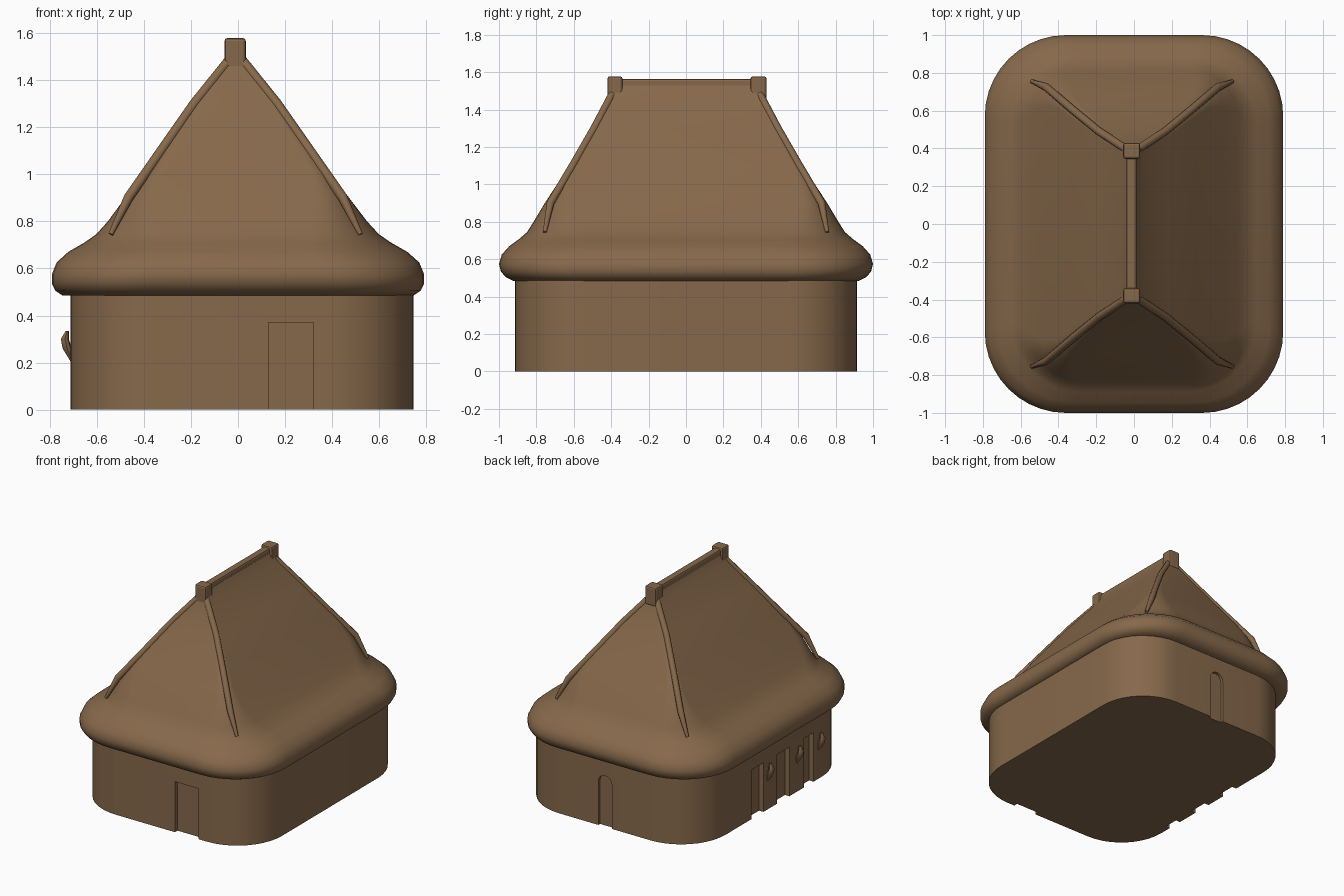
import bpy
import bmesh
from math import sin, cos, pi, radians
from mathutils import Vector

if "Cube" in bpy.data.objects:
    bpy.data.objects.remove(bpy.data.objects["Cube"], do_unlink=True)

brown = bpy.data.materials.new("thatch_brown")
brown.use_nodes = True
colour = (0.24, 0.14, 0.07, 1)
brown.diffuse_color = colour
bsdf = brown.node_tree.nodes["Principled BSDF"]
bsdf.inputs["Base Color"].default_value = colour
bsdf.inputs["Roughness"].default_value = 0.9


def finish(name, bm, smooth=True):
    bmesh.ops.recalc_face_normals(bm, faces=bm.faces)
    mesh = bpy.data.meshes.new(name)
    bm.to_mesh(mesh)
    bm.free()
    mesh.materials.append(brown)
    obj = bpy.data.objects.new(name, mesh)
    bpy.context.collection.objects.link(obj)
    if smooth:
        shade(obj)
    return obj


def shade(obj):
    bpy.ops.object.select_all(action='DESELECT')
    obj.select_set(True)
    bpy.context.view_layer.objects.active = obj
    bpy.ops.object.shade_smooth_by_angle(angle=radians(40))


def rounded_rect(hx, hy, r, z, cx=0.0, steps=10):
    corners = [(1, 1), (-1, 1), (-1, -1), (1, -1)]
    points = []
    for i, (sx, sy) in enumerate(corners):
        for k in range(steps + 1):
            a = (i + k / steps) * pi / 2
            points.append((cx + sx * (hx - r) + r * cos(a), sy * (hy - r) + r * sin(a), z))
    return points


def loft(name, rings, smooth=True):
    bm = bmesh.new()
    loops = [[bm.verts.new(p) for p in ring] for ring in rings]
    n = len(loops[0])
    for low, high in zip(loops, loops[1:]):
        for i in range(n):
            j = (i + 1) % n
            bm.faces.new((low[i], low[j], high[j], high[i]))
    bm.faces.new(loops[0][::-1])
    bm.faces.new(loops[-1])
    return finish(name, bm, smooth)


def box(name, low, high, bevel=0.0):
    bm = bmesh.new()
    bmesh.ops.create_cube(bm, size=1)
    low, high = Vector(low), Vector(high)
    for v in bm.verts:
        v.co = (low + high) / 2 + v.co * (high - low)
    if bevel:
        bmesh.ops.bevel(bm, geom=bm.edges[:], offset=bevel, segments=2, affect='EDGES', profile=0.5)
    return finish(name, bm, False)


# Rounded wall body
walls = loft("walls", [rounded_rect(0.728, 0.915, 0.36, z, 0.017) for z in (0, 0.2, 0.4, 0.56)], False)


def recess(cutter):
    cutter.hide_render = True
    cutter.hide_viewport = True
    mod = walls.modifiers.new(cutter.name, 'BOOLEAN')
    mod.operation = 'DIFFERENCE'
    mod.solver = 'EXACT'
    mod.object = cutter


# Doorways cut into the front, one side and the back
recess(box("front_door_cutter", (0.13, -1.1, -0.1), (0.32, -0.885, 0.37)))
for i, (y0, y1) in enumerate([(0.12, 0.26), (-0.18, -0.04), (-0.46, -0.35)]):
    recess(box(f"side_door_cutter_{i + 1}", (-0.9, y0, -0.1), (-0.675, y1, 0.36)))

bm = bmesh.new()
arch = [(0.07, -0.1)] + [(0.015 + 0.055 * cos(a * pi / 8), 0.32 + 0.055 * sin(a * pi / 8)) for a in range(9)]
arch += [(-0.04, -0.1)]
face = bm.faces.new([bm.verts.new((x, 0.895, z)) for x, z in arch])
out = bmesh.ops.extrude_face_region(bm, geom=[face])
for v in out["geom"]:
    if isinstance(v, bmesh.types.BMVert):
        v.co.y = 1.1
recess(finish("back_door_cutter", bm, False))

# Keep the cuts as real geometry
bpy.context.view_layer.update()
cut_mesh = bpy.data.meshes.new_from_object(walls.evaluated_get(bpy.context.evaluated_depsgraph_get()))
walls.modifiers.clear()
walls.data = cut_mesh
shade(walls)
for obj in [o for o in bpy.data.objects if "_cutter" in o.name]:
    bpy.data.objects.remove(obj, do_unlink=True)

# Thatched roof: swollen eave, then steep hipped slopes (half x, half y, corner, height)
profile = [
    (0.70, 0.88, 0.36, 0.49), (0.745, 0.925, 0.38, 0.485), (0.775, 0.965, 0.40, 0.505),
    (0.79, 0.99, 0.42, 0.535), (0.79, 1.0, 0.43, 0.575), (0.77, 0.985, 0.43, 0.625),
    (0.72, 0.945, 0.41, 0.67), (0.65, 0.89, 0.37, 0.71), (0.60, 0.85, 0.31, 0.745),
    (0.55, 0.815, 0.24, 0.80), (0.475, 0.755, 0.14, 0.90), (0.40, 0.69, 0.08, 1.0),
    (0.33, 0.625, 0.06, 1.1), (0.19, 0.505, 0.04, 1.3), (0.06, 0.42, 0.03, 1.46),
    (0.025, 0.40, 0.02, 1.53)]
loft("thatched_roof", [rounded_rect(hx, hy, r, z, -0.012 * max(0, z - 0.6)) for hx, hy, r, z in profile])

# Ridge beam and its end posts
box("ridge_beam", (-0.04, -0.38, 1.47), (0.013, 0.38, 1.565), 0.012)
for name, y0, y1 in [("front_ridge_post", -0.42, -0.34), ("back_ridge_post", 0.345, 0.43)]:
    box(name, (-0.057, y0, 1.44), (0.033, y1, 1.578), 0.012)

# Raised ribs along the four hips
for name, sx, sy in [("front_left", 1, -1), ("front_right", -1, -1), ("back_left", 1, 1), ("back_right", -1, 1)]:
    path = [(0.53, 0.755, 0.745, 0.5), (0.455, 0.725, 0.90, 1), (0.315, 0.605, 1.1, 1),
            (0.175, 0.49, 1.3, 1), (0.03, 0.395, 1.48, 1)]
    curve = bpy.data.curves.new(name + "_hip_rib", 'CURVE')
    curve.dimensions = '3D'
    curve.bevel_depth = 0.022
    curve.bevel_resolution = 2
    curve.use_fill_caps = True
    spline = curve.splines.new('POLY')
    spline.points.add(len(path) - 1)
    for p, (x, y, z, radius) in zip(spline.points, path):
        p.co = (sx * x - 0.01, sy * y, z, 1)
        p.radius = radius
    curve.materials.append(brown)
    bpy.context.collection.objects.link(bpy.data.objects.new(name + "_hip_rib", curve))

# Small pointed brackets between the side doors
for i, y in enumerate((0.06, -0.28, -0.53)):
    bm = bmesh.new()
    rings = [(-0.70, 0.20, 0.012), (-0.725, 0.26, 0.03), (-0.735, 0.30, 0.026), (-0.725, 0.335, 0.01)]
    loops = [[bm.verts.new((x + r * 0.65 * cos(k * pi / 4), y + r * sin(k * pi / 4), z)) for k in range(8)]
             for x, z, r in rings]
    for low, high in zip(loops, loops[1:]):
        for k in range(8):
            j = (k + 1) % 8
            bm.faces.new((low[k], low[j], high[j], high[k]))
    bm.faces.new(loops[0][::-1])
    bm.faces.new(loops[-1])
    finish(f"side_bracket_{i + 1}", bm)
